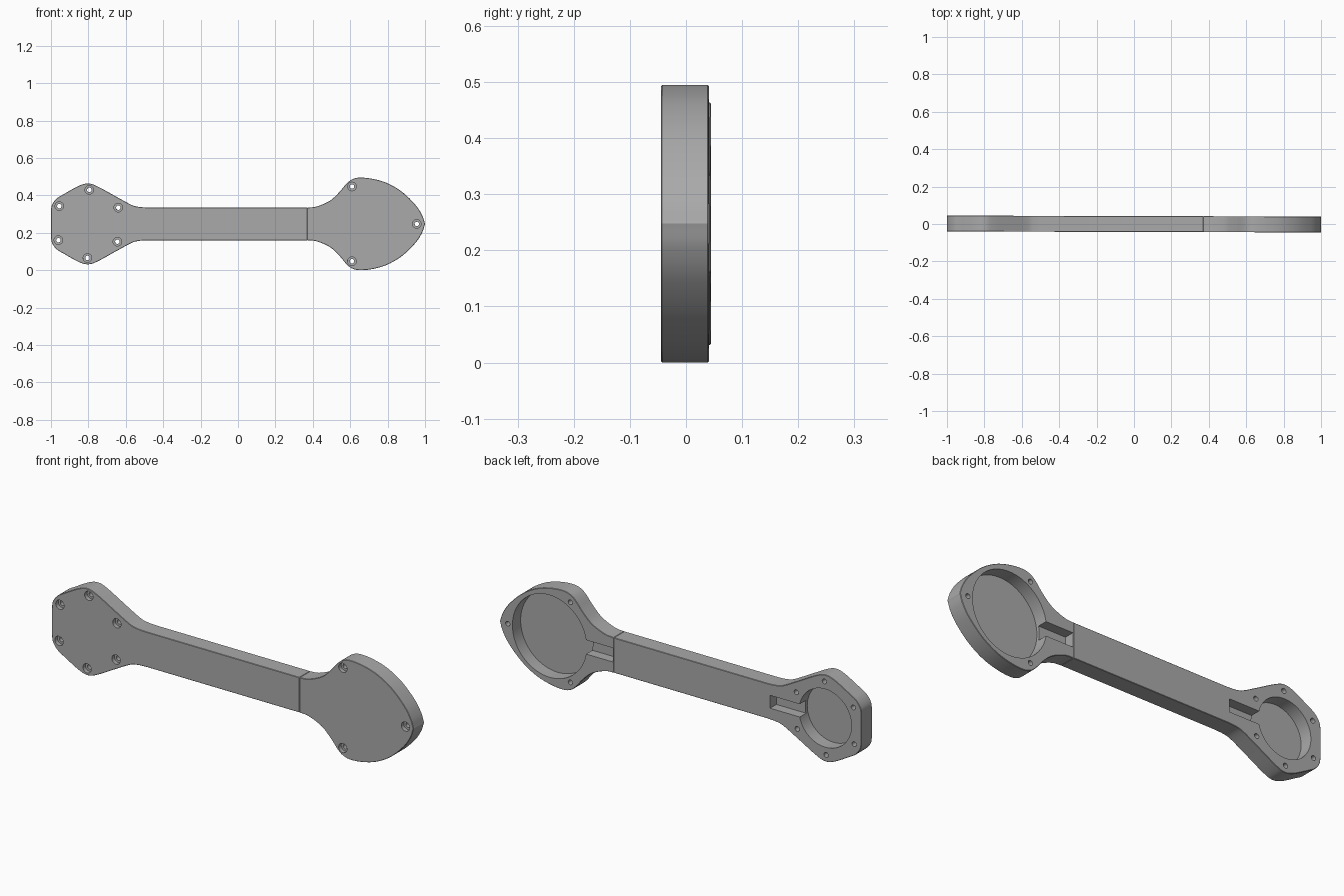
import bpy, bmesh, math
from mathutils import Matrix, Vector

if "Cube" in bpy.data.objects:
    bpy.data.objects.remove(bpy.data.objects["Cube"], do_unlink=True)

MID = 0.2475           # height of the long axis
HALF = 0.0425          # half of the thickness
FLOOR = -0.022         # pocket floor
BAR = 0.0875           # half height of the bar
SEAM = 0.37
TILT = Matrix.Rotation(-0.0025, 4, "Z")

grey = bpy.data.materials.new("plain grey")
grey.use_nodes = True
grey.diffuse_color = (0.4, 0.4, 0.4, 1)
grey.node_tree.nodes["Principled BSDF"].inputs["Base Color"].default_value = (0.4, 0.4, 0.4, 1)


def smooth_path(pts, steps=6):
    """Catmull-Rom curve through the points."""
    p = [Vector(q) for q in pts]
    p = [2 * p[0] - p[1]] + p + [2 * p[-1] - p[-2]]
    out = []
    for a, b, c, d in zip(p, p[1:], p[2:], p[3:]):
        for i in range(steps):
            t = i / steps
            out.append(0.5 * (2 * b + (c - a) * t + (2 * a - 5 * b + 4 * c - d) * t * t
                              + (3 * b - a - 3 * c + d) * t ** 3))
    return out + [p[-2]]


def make_object(name, bm):
    bmesh.ops.recalc_face_normals(bm, faces=bm.faces)
    mesh = bpy.data.meshes.new(name)
    bm.to_mesh(mesh)
    bm.free()
    mesh.materials.append(grey)
    obj = bpy.data.objects.new(name, mesh)
    bpy.context.collection.objects.link(obj)
    return obj


def plate(name, upper):
    """Mirror the upper profile about the long axis and extrude it in y."""
    lower = [Vector((p.x, -p.y)) for p in reversed(upper) if p.y > 1e-4]
    bm = bmesh.new()
    face = bm.faces.new([bm.verts.new((p.x, -HALF, MID + p.y)) for p in upper + lower])
    ext = bmesh.ops.extrude_face_region(bm, geom=[face])
    moved = [v for v in ext["geom"] if isinstance(v, bmesh.types.BMVert)]
    bmesh.ops.translate(bm, verts=moved, vec=(0, 2 * HALF, 0))
    obj = make_object(name, bm)
    bevel = obj.modifiers.new("edge", "BEVEL")
    bevel.width = 0.002
    bevel.segments = 1
    bevel.limit_method = "ANGLE"
    bevel.angle_limit = math.radians(40)
    return obj


def cylinder(x, z, r, y0, y1, sides):
    bm = bmesh.new()
    mat = Matrix.Translation((x, (y0 + y1) / 2, z)) @ Matrix.Rotation(math.pi / 2, 4, "X")
    bmesh.ops.create_cone(bm, cap_ends=True, segments=sides, radius1=r, radius2=r,
                          depth=y1 - y0, matrix=mat)
    return make_object("cutter", bm)


def box(x0, x1, z0, z1, y0, y1):
    bm = bmesh.new()
    size = Matrix.Diagonal((x1 - x0, y1 - y0, z1 - z0, 1))
    mid = Matrix.Translation(((x0 + x1) / 2, (y0 + y1) / 2, (z0 + z1) / 2))
    bmesh.ops.create_cube(bm, size=1, matrix=mid @ size)
    return make_object("cutter", bm)


def carve(obj, cutters):
    """Subtract the cutters, bake the result and shade it."""
    for c in cutters:
        c.hide_render = True
        mod = obj.modifiers.new("cut", "BOOLEAN")
        mod.operation = "DIFFERENCE"
        mod.solver = "EXACT"
        mod.object = c
    deps = bpy.context.evaluated_depsgraph_get()
    obj.data = bpy.data.meshes.new_from_object(obj.evaluated_get(deps))
    obj.modifiers.clear()
    for c in cutters:
        bpy.data.objects.remove(c, do_unlink=True)
    obj.data.transform(TILT)
    for o in bpy.context.selected_objects:
        o.select_set(False)
    obj.select_set(True)
    bpy.context.view_layer.objects.active = obj
    bpy.ops.object.shade_smooth_by_angle(angle=math.radians(30))


def screw_holes(cx, radius, count, start):
    """Counterbored through holes on a circle."""
    cutters = []
    for i in range(count):
        a = math.radians(start) + math.tau * i / count
        x, z = cx + radius * math.cos(a), MID + radius * math.sin(a)
        cutters.append(cylinder(x, z, 0.012, -0.1, 0.1, 20))
        cutters.append(cylinder(x, z, 0.023, -0.1, -HALF + 0.02, 28))
    return cutters


# Small head and bar in one plate
small = smooth_path([(-1, 0.06), (-0.995, 0.1), (-0.97, 0.135), (-0.93, 0.16), (-0.85, 0.204),
                     (-0.8, 0.216), (-0.75, 0.2), (-0.65, 0.145), (-0.57, 0.102),
                     (-0.53, 0.091), (-0.48, BAR)])
bar = plate("small_head_and_bar", small + [Vector((SEAM, BAR))])
carve(bar, [cylinder(-0.8, MID, 0.145, FLOOR, 0.1, 64),
            box(-0.75, -0.495, MID - 0.032, MID + 0.032, FLOOR + 0.015, 0.1)]
      + screw_holes(-0.8, 0.182, 6, 28.5))

# Large pointed head
large = smooth_path([(SEAM, BAR), (0.42, 0.093), (0.49, 0.123), (0.54, 0.168), (0.58, 0.215),
                     (0.61, 0.238), (0.65, 0.2475), (0.72, 0.241), (0.8, 0.217), (0.88, 0.169),
                     (0.95, 0.1), (0.985, 0.045), (1, 0)])
head = plate("large_head", large)
carve(head, [cylinder(0.725, MID, 0.205, FLOOR, 0.1, 80),
             box(SEAM + 0.004, 0.6, MID - 0.035, MID + 0.035, FLOOR + 0.015, 0.1)]
      + screw_holes(0.725, 0.231, 3, 0))
